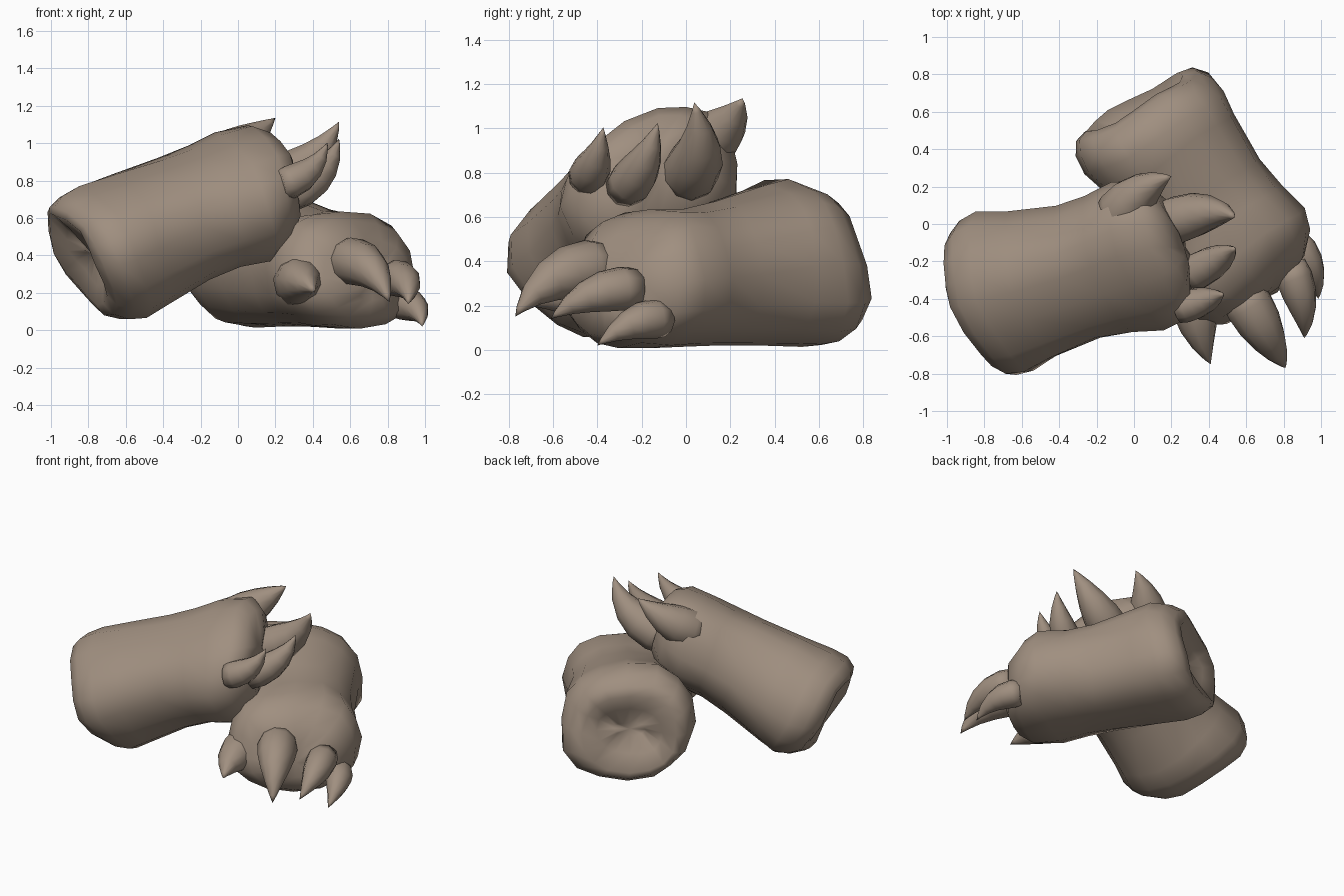
import bpy, bmesh, math
from mathutils import Vector, Matrix

cube = bpy.data.objects.get("Cube")
if cube:
    bpy.data.objects.remove(cube)

COLOUR = (0.35, 0.275, 0.215, 1)
mat = bpy.data.materials.new("taupe_fur")
mat.use_nodes = True
mat.diffuse_color = COLOUR
bsdf = mat.node_tree.nodes["Principled BSDF"]
bsdf.inputs["Base Color"].default_value = COLOUR
bsdf.inputs["Roughness"].default_value = 0.8


def landmark_frame(inner_tip, outer_tip, heel):
    """Frame fixed to a slipper by its end claw tips and its opening."""
    o = Vector(inner_tip)
    x = (Vector(outer_tip) - o).normalized()
    z = x.cross(Vector(heel) - o).normalized()
    m = Matrix((x, z.cross(x), z)).transposed().to_4x4()
    m.translation = o
    return m


# The second slipper is the same foot, rolled over and leaning on the first
LOWER = landmark_frame((0.41, -0.75, 0.21), (0.99, -0.40, 0.02), (0, 0.61, 0.39))
LEANING = landmark_frame((0.20, 0.255, 1.135), (0.49, -0.39, 1.0), (-0.84, -0.375, 0.38))
LEAN = LEANING @ LOWER.inverted()


def loft(name, rings, start, end):
    """Skin a list of equal rings, close both ends, and place it on both feet."""
    bm = bmesh.new()
    loops = [[bm.verts.new(p) for p in ring] for ring in rings]
    n = len(loops[0])
    for a, b in zip(loops, loops[1:]):
        for i in range(n):
            j = (i + 1) % n
            bm.faces.new((a[i], a[j], b[j], b[i]))
    for loop, tip in ((loops[0], start), (loops[-1], end)):
        v = bm.verts.new(tip)
        for i in range(n):
            bm.faces.new((loop[i], loop[(i + 1) % n], v))
    bmesh.ops.recalc_face_normals(bm, faces=bm.faces)
    for f in bm.faces:
        f.smooth = True
    mesh = bpy.data.meshes.new(name)
    bm.to_mesh(mesh)
    bm.free()
    mesh.materials.append(mat)
    for prefix, matrix in (("lower_", Matrix()), ("leaning_", LEAN)):
        obj = bpy.data.objects.new(prefix + name, mesh)
        obj.matrix_world = matrix
        bpy.context.collection.objects.link(obj)


def soft(v):
    return math.copysign(abs(v) ** 0.86, v)


def slipper(stations):
    """Lumpy foot: (along, side, up, half width, half height, slant, diagonal bulge)."""
    d = Vector((0.57, -0.82, 0)).normalized()
    side = Vector((-d.y, d.x, 0))

    def place(t, s, z):
        p = d * t + side * s
        p.z = max(z, 0.008)
        return p

    rings = []
    for k, (t, sc, zc, w, h, slant, bulge) in enumerate(stations):
        ring = []
        for i in range(16):
            a = math.tau * i / 16
            lump = 1 + bulge * math.cos(2 * (a - 2.5)) + 0.02 * math.sin(5 * a + k)
            s = sc + w * lump * soft(math.cos(a))
            z = zc + h * lump * soft(math.sin(a))
            skew = slant * (z - zc) + 0.7 * slant * (s - sc)
            ring.append(place(t + skew + 0.012 * math.sin(4 * a), s, z))
        rings.append(ring)
    loft("slipper", rings, place(*stations[0][:3]), place(*stations[-1][:3]))


def claw(name, base, bend, tip, radius):
    """Curved horn swept along a quadratic path."""
    b, c, e = Vector(base), Vector(bend), Vector(tip)
    rings = []
    for t, r in ((0, 0.9), (0.15, 1), (0.35, 0.93), (0.55, 0.73), (0.75, 0.45), (0.92, 0.16)):
        p = b * (1 - t) ** 2 + c * 2 * t * (1 - t) + e * t * t
        axis = ((c - b) * (1 - t) + (e - c) * t).normalized()
        x = axis.cross(Vector((0.1, 0.1, 1))).normalized()
        y = axis.cross(x)
        rings.append([p + (x * math.cos(a) + y * math.sin(a)) * radius * r
                      for a in (math.tau * i / 10 for i in range(10))])
    loft(name, rings, b, e)


# Body from the dented ankle opening to the rounded toes
slipper([
    (-0.44, 0.36, 0.37, 0.10, 0.04, 0.12, 0),
    (-0.48, 0.36, 0.37, 0.21, 0.15, 0.12, 0),
    (-0.53, 0.36, 0.37, 0.30, 0.26, 0.12, 0.04),
    (-0.51, 0.37, 0.38, 0.365, 0.315, 0.12, 0.06),
    (-0.44, 0.375, 0.385, 0.41, 0.365, 0.12, 0.07),
    (-0.34, 0.375, 0.39, 0.425, 0.385, 0.10, 0.06),
    (-0.18, 0.38, 0.375, 0.395, 0.365, 0, 0.02),
    (0.10, 0.375, 0.34, 0.37, 0.325, 0, 0),
    (0.28, 0.37, 0.325, 0.39, 0.31, 0, 0),
    (0.45, 0.365, 0.32, 0.43, 0.32, 0, 0),
    (0.59, 0.36, 0.30, 0.40, 0.29, -0.1, 0.01),
    (0.68, 0.365, 0.28, 0.29, 0.22, -0.1, 0.01),
    (0.72, 0.37, 0.26, 0.12, 0.10, -0.1, 0)])

# Claws, from the inner toe to the outer toe
claw("inner_claw", (0.32, -0.30, 0.25), (0.32, -0.55, 0.29), (0.41, -0.75, 0.21), 0.135)
claw("long_claw", (0.57, -0.36, 0.37), (0.73, -0.63, 0.38), (0.81, -0.77, 0.15), 0.13)
claw("middle_claw", (0.83, -0.22, 0.28), (0.93, -0.45, 0.28), (0.91, -0.61, 0.14), 0.10)
claw("outer_claw", (0.86, -0.10, 0.14), (0.98, -0.25, 0.15), (0.985, -0.40, 0.02), 0.09)
